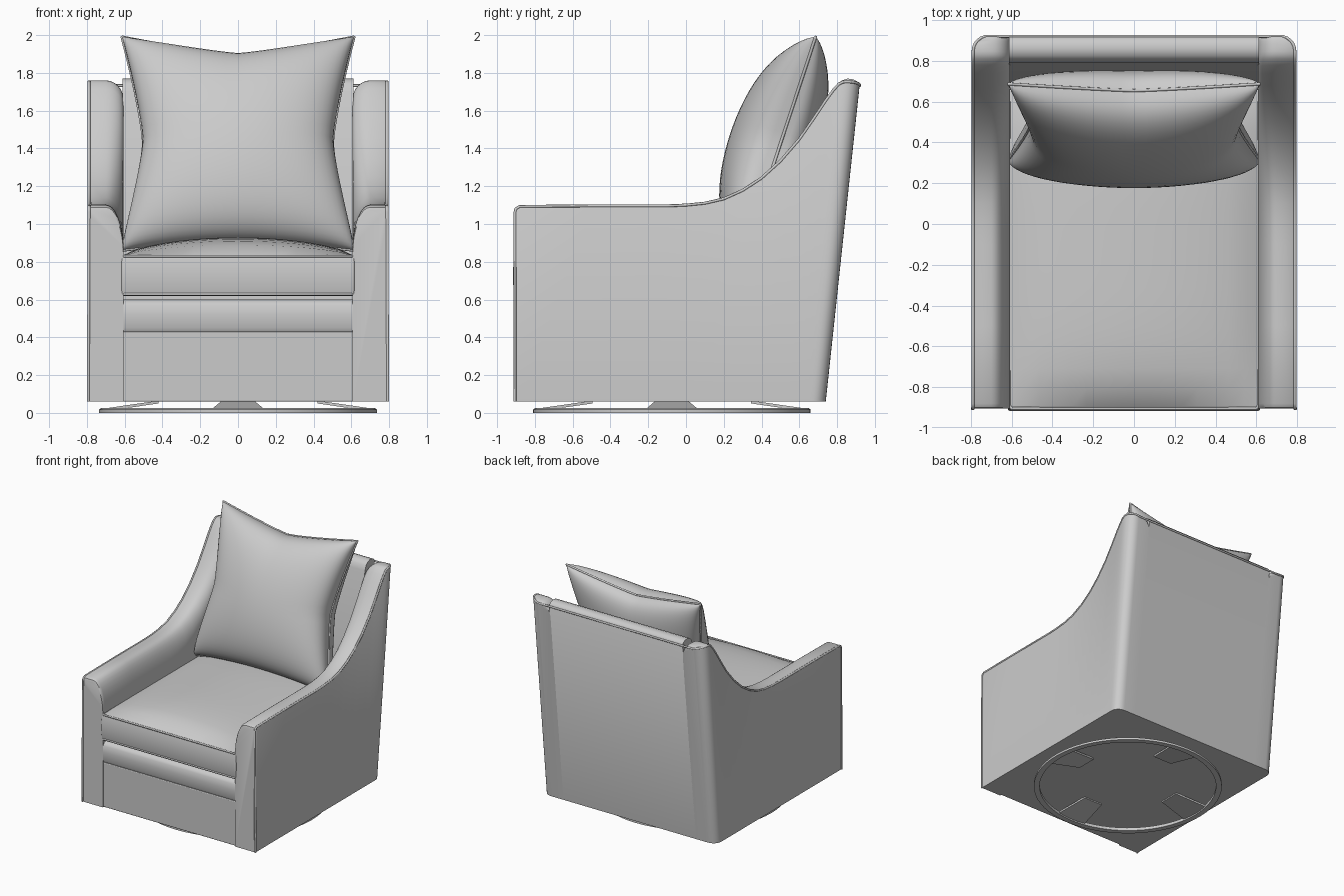
import bpy, bmesh, math

if "Cube" in bpy.data.objects:
    bpy.data.objects.remove(bpy.data.objects["Cube"])

fabric = bpy.data.materials.new("grey_fabric")
fabric.diffuse_color = (0.6, 0.6, 0.6, 1)
fabric.use_nodes = True
fabric.node_tree.nodes["Principled BSDF"].inputs["Base Color"].default_value = fabric.diffuse_color


def finish(name, bm, bevel=0, angle=40):
    bmesh.ops.recalc_face_normals(bm, faces=bm.faces)
    me = bpy.data.meshes.new(name)
    bm.to_mesh(me)
    bm.free()
    me.materials.append(fabric)
    ob = bpy.data.objects.new(name, me)
    bpy.context.collection.objects.link(ob)
    if bevel:
        m = ob.modifiers.new("bevel", 'BEVEL')
        m.width, m.segments, m.limit_method = bevel, 3, 'ANGLE'
        m.angle_limit = math.radians(45)
    bpy.ops.object.select_all(action='DESELECT')
    bpy.context.view_layer.objects.active = ob
    ob.select_set(True)
    bpy.ops.object.shade_smooth_by_angle(angle=math.radians(angle))
    return ob


def loft(name, rings, closed=False, bevel=0):
    """Skin a row of matching closed rings, capped unless the row is closed."""
    bm = bmesh.new()
    vs = [[bm.verts.new(p) for p in r] for r in rings]
    n = len(vs[0])
    for i in range(len(vs) if closed else len(vs) - 1):
        a, b = vs[i], vs[(i + 1) % len(vs)]
        for j in range(n):
            k = (j + 1) % n
            bm.faces.new((a[j], a[k], b[k], b[j]))
    if not closed:
        bm.faces.new(vs[0])
        bm.faces.new(vs[-1][::-1])
    return finish(name, bm, bevel)


def prism(name, profile, w, bevel=0):
    """Extrude a (y, z) profile across the width."""
    return loft(name, [[(x, y, z) for y, z in profile] for x in (-w, w)], bevel=bevel)


def piping(name, pts, cyclic=False, r=0.008):
    cu = bpy.data.curves.new(name, 'CURVE')
    cu.dimensions = '3D'
    cu.bevel_depth, cu.bevel_resolution = r, 1
    sp = cu.splines.new('POLY')
    sp.points.add(len(pts) - 1)
    for p, c in zip(sp.points, pts):
        p.co = (*c, 1)
    sp.use_cyclic_u = cyclic
    cu.materials.append(fabric)
    ob = bpy.data.objects.new(name, cu)
    bpy.context.collection.objects.link(ob)
    bpy.ops.object.select_all(action='DESELECT')
    bpy.context.view_layer.objects.active = ob
    ob.select_set(True)
    bpy.ops.object.convert(target='MESH')


# Shell dimensions: front plane, floor, leaning rear plane
FRONT, FLOOR, OUT, R = -0.905, 0.06, 0.793, 0.075


def rear(z):
    return 0.74 + 0.18 * (z - FLOOR) / 1.68


# Arms: stations (y, top height, outer x) sweeping up into the back corner
stations = [(y, h, OUT) for y, h in [
    (-0.905, 1.07), (-0.9, 1.088), (-0.88, 1.1), (-0.5, 1.103), (-0.1, 1.103),
    (0, 1.107), (0.1, 1.117), (0.2, 1.14), (0.3, 1.185), (0.4, 1.25),
    (0.5, 1.34), (0.6, 1.455), (0.68, 1.57), (0.74, 1.66), (0.78, 1.715),
    (0.81, 1.748), (0.83, 1.758)]]
for i in range(7):
    a = math.radians(15 * i)
    h = 1.76 - 0.02 * (i / 6) ** 2
    stations.append((rear(h) - R + R * math.sin(a), h, OUT - R + R * math.cos(a)))

for side, label in ((1, "right"), (-1, "left")):
    rings, edge = [], [(side * OUT, FRONT, FLOOR)]
    for y, h, xo in stations:
        t = (y - FRONT) / (rear(h) - FRONT)
        drop = 0.23 - 0.13 * max(0, min(1, y / 0.8))
        sec = [(xo, FLOOR), (xo, h - 0.02), (xo - 0.004, h - 0.008), (xo - 0.015, h)]
        for i in range(9):
            a = math.pi / 2 * i / 8
            sec.append((0.7 - 0.093 * math.sin(a), h - drop + drop * math.cos(a)))
        sec.append((0.607, FLOOR))
        rings.append([(side * x, FRONT + t * (rear(z) - FRONT), z) for x, z in sec])
        edge.append((side * (xo - 0.004), y, h - 0.007))
    loft(label + "_arm", rings)
    edge.append((0, edge[-1][1], edge[-1][2]))
    piping(label + "_arm_piping", edge)

# Back panel with rounded top
prism("back", [(0.74, FLOOR), (rear(1.735), 1.735), (0.908, 1.755), (0.885, 1.766),
               (0.855, 1.77), (0.825, 1.76), (0.805, 1.74), (0.79, 1.7),
               (0.66, 0.85), (0.6, FLOOR)], 0.612)

# Front rail: lower panel and padded band
prism("lower_front_panel", [(-0.895, FLOOR), (-0.897, 0.43), (0.65, 0.43), (0.65, FLOOR)],
      0.622, 0.006)
prism("front_band", [(-0.893, 0.432), (-0.902, 0.45), (-0.904, 0.52), (-0.9, 0.57),
                     (-0.885, 0.592), (-0.86, 0.6), (0.65, 0.6), (0.65, 0.432)], 0.622)

# Seat cushion: subdivided box with a crowned top
bm = bmesh.new()
bmesh.ops.create_cube(bm, size=2)
bmesh.ops.subdivide_edges(bm, edges=bm.edges, cuts=15, use_grid_fill=True)
for v in bm.verts:
    u, w, s = v.co
    crown = (max(0, 1 - u * u) ** 0.7) * (max(0, 1 - w ** 4) ** 0.6)
    z = 0.725 + 0.105 * s
    if s > 0.99:
        z += 0.1 * crown
    y = -0.12 + 0.785 * w
    if w < -0.99:
        y -= 0.012 * (1 - s * s)
    v.co = (0.618 * u, y, z)
finish("seat_cushion", bm, 0.012, 50)
for z, label in ((0.83, "upper"), (0.628, "lower")):
    piping("seat_" + label + "_piping",
           [(-0.612, 0.6, z), (-0.612, -0.89, z), (-0.6, -0.905, z),
            (0.6, -0.905, z), (0.612, -0.89, z), (0.612, 0.6, z)])

# Back pillow: two bulged sheets meeting at a leaning, pinched seam
N = 32


def pillow_point(i, j, bulge):
    u = math.sin(math.pi * (i / N - 0.5))
    v = math.sin(math.pi * (j / N - 0.5))
    x = u * (0.615 - 0.115 * (1 - abs(v) ** 1.3))
    top = 1.99 - 0.1 * (1 - abs(u) ** 1.2)
    low = 0.86 + 0.04 * (1 - u * u)
    z = low + (top - low) * (v + 1) / 2
    y = 0.69 - 0.33 * (2 - z)
    d = bulge * max(0, 1 - u * u) ** 0.36 * max(0, 1 - v * v) ** 0.38
    # the belly spreads sideways over the pinched seam
    x *= 1 + 0.14 * abs(d) / 0.27 * (1 - v) / 2
    return (x, y - 0.95 * d, z + 0.31 * d)


bm = bmesh.new()
for bulge in (0.27, -0.2):
    g = [[bm.verts.new(pillow_point(i, j, bulge)) for j in range(N + 1)] for i in range(N + 1)]
    for i in range(N):
        for j in range(N):
            bm.faces.new((g[i][j], g[i + 1][j], g[i + 1][j + 1], g[i][j + 1]))
bmesh.ops.remove_doubles(bm, verts=bm.verts, dist=0.0005)
finish("back_pillow", bm, 0, 60)
loop = ([(i, 0) for i in range(N)] + [(N, j) for j in range(N)]
        + [(N - i, N) for i in range(N)] + [(0, N - j) for j in range(N)])
piping("pillow_piping", [pillow_point(i, j, 0) for i, j in loop], True)

# Swivel base: flat ring and four rising spokes
CY = -0.075
rings = []
for i in range(64):
    a = 2 * math.pi * i / 64
    rings.append([(r * math.cos(a), CY + r * math.sin(a), z)
                  for r, z in ((0.69, 0), (0.735, 0), (0.735, 0.018), (0.725, 0.025), (0.69, 0.025))])
loft("base_ring", rings, True)
for k in range(4):
    c, s = round(math.cos(k * math.pi / 2)), round(math.sin(k * math.pi / 2))
    rings = []
    for r, w, z in ((0.71, 0.135, 0.008), (0.42, 0.085, 0.05)):
        rings.append([(r * c - q * s, CY + r * s + q * c, zz)
                      for q, zz in ((-w, z), (w, z), (w, z + 0.015), (-w, z + 0.015))])
    loft("base_spoke_%d" % (k + 1), rings)
